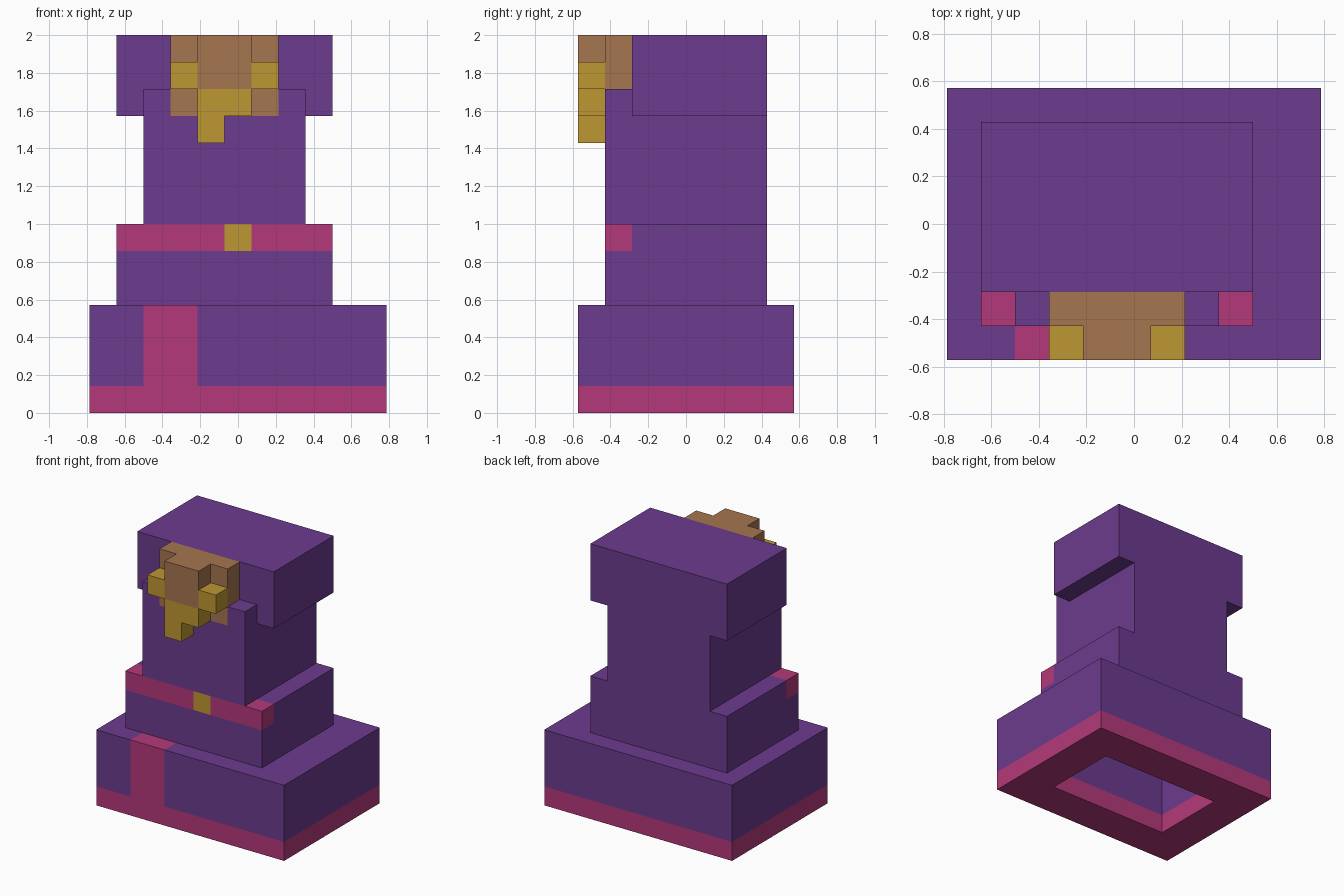
import bpy, bmesh
from mathutils import Vector

if "Cube" in bpy.data.objects:
    bpy.data.objects.remove(bpy.data.objects["Cube"], do_unlink=True)

U = 1 / 7                          # edge of one block
ORIGIN = Vector((-5.5, -4, 0))     # block (0, 0, 0) is the front right bottom corner


def linear(c):
    c /= 255
    return c / 12.92 if c <= 0.04045 else ((c + 0.055) / 1.055) ** 2.4


def material(name, rgb):
    m = bpy.data.materials.new(name)
    col = (*[linear(c) for c in rgb], 1)
    m.use_nodes = True
    m.diffuse_color = col
    bsdf = next(n for n in m.node_tree.nodes if n.type == 'BSDF_PRINCIPLED')
    bsdf.inputs["Base Color"].default_value = col
    return m


PURPLE, PINK, GOLD, BROWN = range(4)
MATS = [material("purple cloth", (108, 59, 142)), material("pink trim", (180, 57, 122)),
        material("gold", (190, 151, 51)), material("brown skin", (166, 117, 80))]


def cut(bm, axis, positions):
    """Slice the mesh at block positions along one axis."""
    normal = Vector((axis == 0, axis == 1, axis == 2))
    for p in positions:
        bmesh.ops.bisect_plane(bm, geom=bm.verts[:] + bm.edges[:] + bm.faces[:],
                               plane_co=normal * p, plane_no=normal, dist=1e-5)


def block(name, lo, hi, colour, cuts=((), (), ()), tunnel=None):
    """Box in block units; colour is an index or a rule on face centres."""
    lo, hi = Vector(lo), Vector(hi)
    bm = bmesh.new()
    bmesh.ops.create_cube(bm, size=1)
    for v in bm.verts:
        v.co = (lo + hi) / 2 + v.co * (hi - lo)
    if tunnel:                     # open a rectangular hole right through z
        xs, ys = tunnel
        cut(bm, 0, xs)
        cut(bm, 1, ys)
        ends = [f for f in bm.faces if abs(f.normal.z) > 0.9
                and xs[0] < f.calc_center_median().x < xs[1]
                and ys[0] < f.calc_center_median().y < ys[1]]
        rims = list({e for f in ends for e in f.edges})
        bmesh.ops.delete(bm, geom=ends, context='FACES_ONLY')
        bmesh.ops.bridge_loops(bm, edges=rims)
    for axis in range(3):
        cut(bm, axis, cuts[axis])
    bmesh.ops.recalc_face_normals(bm, faces=bm.faces[:])
    for f in bm.faces:
        f.material_index = colour(f.calc_center_median()) if callable(colour) else colour
    for v in bm.verts:
        v.co = (v.co + ORIGIN) * U
    mesh = bpy.data.meshes.new(name)
    bm.to_mesh(mesh)
    bm.free()
    for m in MATS:
        mesh.materials.append(m)
    ob = bpy.data.objects.new(name, mesh)
    bpy.context.collection.objects.link(ob)
    return ob


# Hollow robe skirt with hem and front stripe
def skirt_colour(c):
    return PINK if c.z < 1 or (c.y < 1 and 2 < c.x < 4) else PURPLE


block("robe_skirt", (0, 0, 0), (11, 8, 4), skirt_colour,
      cuts=((2, 4), (1,), (1,)), tunnel=((2, 9), (2, 6)))


# Waist with front belt and buckle
def waist_colour(c):
    if c.z < 6 or c.y > 2:
        return PURPLE
    return GOLD if 5 < c.x < 6 else PINK


block("waist", (1, 1, 4), (9, 7, 7), waist_colour, cuts=((5, 6), (2,), (6,)))

# Torso, and the collar strip below the face with bare cheeks
block("torso", (2, 1, 7), (8, 7, 11), PURPLE)


def collar_colour(c):
    return BROWN if 1 < abs(c.x - 5) < 2 and c.y < 1.01 else PURPLE


block("collar", (2, 1, 11), (8, 2, 12), collar_colour, cuts=((3, 4, 6, 7), (), ()))

# Hood
block("hood", (1, 2, 11), (9, 7, 14), PURPLE)

# Face and beard
block("face", (3, 1, 12), (7, 2, 14), BROWN)
block("nose", (4, 0, 12), (6, 1, 14), BROWN)
for side, x in (("right", 3), ("left", 6)):
    block(side + "_whisker", (x, 0, 12), (x + 1, 1, 13), GOLD)
block("beard", (4, 0, 11), (6, 1, 12), GOLD)
block("beard_tip", (4, 0, 10), (5, 1, 11), GOLD)
